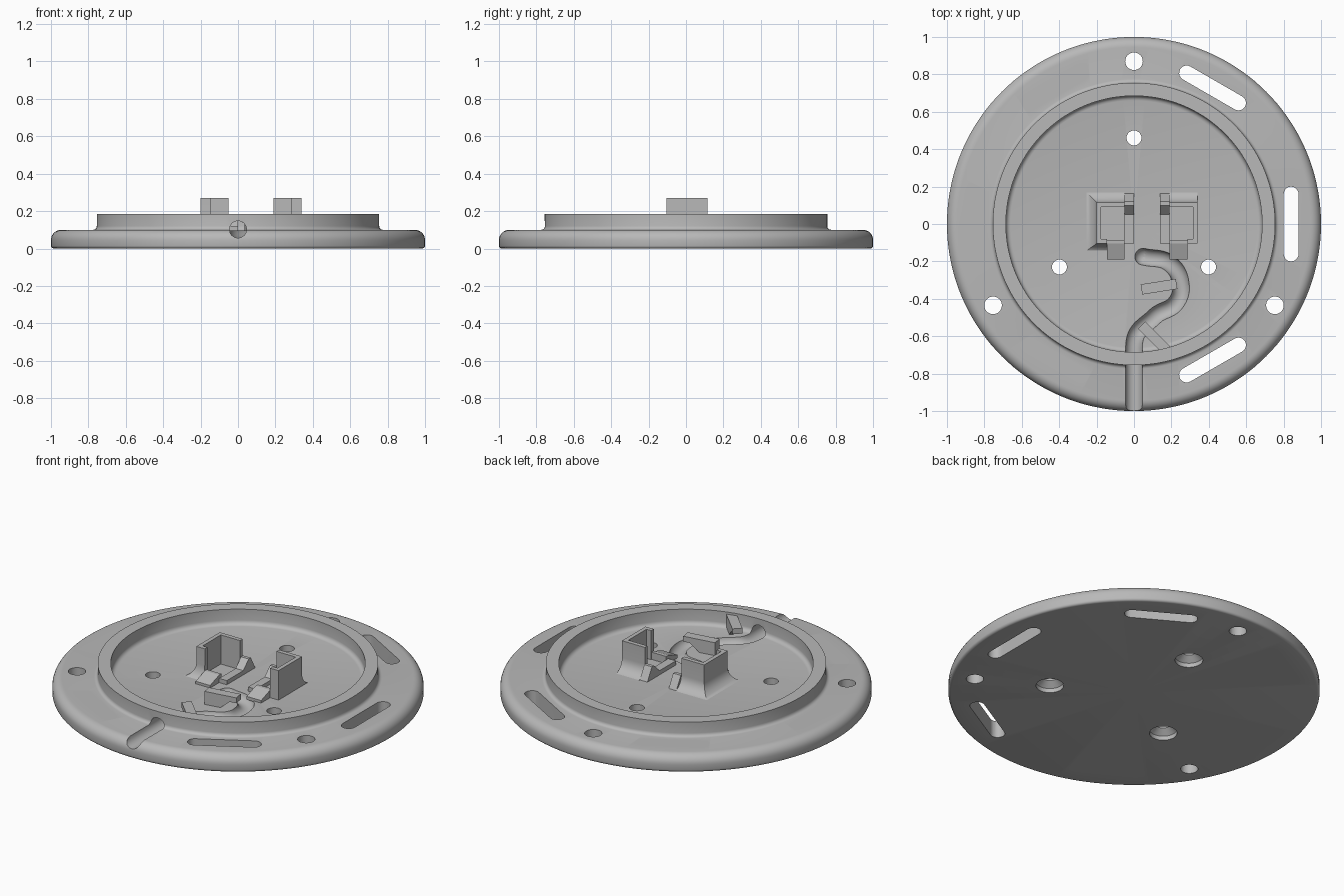
import bpy, bmesh
from math import sin, cos, pi, radians
from mathutils import Matrix

cube = bpy.data.objects.get("Cube")
if cube:
    bpy.data.objects.remove(cube, do_unlink=True)

grey = bpy.data.materials.new("plain grey")
grey.use_nodes = True
colour = (0.48, 0.48, 0.48, 1)
grey.diffuse_color = colour
grey.node_tree.nodes["Principled BSDF"].inputs["Base Color"].default_value = colour

FLOOR = 0.095


def finish(name, bm):
    bmesh.ops.recalc_face_normals(bm, faces=bm.faces)
    mesh = bpy.data.meshes.new(name)
    bm.to_mesh(mesh)
    bm.free()
    mesh.materials.append(grey)
    ob = bpy.data.objects.new(name, mesh)
    bpy.context.collection.objects.link(ob)
    return ob


def select(ob):
    bpy.ops.object.select_all(action='DESELECT')
    ob.select_set(True)
    bpy.context.view_layer.objects.active = ob


def lathe(name, profile, steps, at=(0, 0)):
    """Spin an (r, z) profile that starts and ends on the axis."""
    bm = bmesh.new()
    vs = [bm.verts.new((r, 0, z)) for r, z in profile]
    edges = [bm.edges.new(p) for p in zip(vs, vs[1:])]
    bmesh.ops.spin(bm, geom=vs + edges, cent=(0, 0, 0), axis=(0, 0, 1),
                   angle=2 * pi, steps=steps)
    bmesh.ops.remove_doubles(bm, verts=bm.verts, dist=1e-5)
    bmesh.ops.translate(bm, verts=bm.verts, vec=(at[0], at[1], 0))
    return finish(name, bm)


def prism(name, pts, depth, matrix):
    """Extrude a flat outline, centred on its own plane."""
    bm = bmesh.new()
    face = bm.faces.new([bm.verts.new((x, y, -depth / 2)) for x, y in pts])
    ext = bmesh.ops.extrude_face_region(bm, geom=[face])["geom"]
    bmesh.ops.translate(bm, verts=[v for v in ext if isinstance(v, bmesh.types.BMVert)],
                        vec=(0, 0, depth))
    bm.transform(matrix)
    return finish(name, bm)


def upright(x, y, turn):
    """Stand an outline up so its second axis is height."""
    return (Matrix.Translation((x, y, 0)) @ Matrix.Rotation(radians(turn), 4, 'Z')
            @ Matrix.Rotation(pi / 2, 4, 'X'))


def block(name, x0, x1, y0, y1, z0, z1):
    return prism(name, [(x0, y0), (x1, y0), (x1, y1), (x0, y1)], z1 - z0,
                 Matrix.Translation((0, 0, (z0 + z1) / 2)))


def cut(ob, cutter):
    select(ob)
    mod = ob.modifiers.new("cut", 'BOOLEAN')
    mod.operation = 'DIFFERENCE'
    mod.solver = 'EXACT'
    mod.object = cutter
    bpy.ops.object.modifier_apply(modifier=mod.name)
    bpy.data.objects.remove(cutter, do_unlink=True)


def smooth(ob, angle=32):
    select(ob)
    bpy.ops.object.shade_smooth_by_angle(angle=radians(angle))


def arc(cx, cz, r, a0, a1, n=6):
    return [(cx + r * cos(radians(a0 + (a1 - a0) * i / n)),
             cz + r * sin(radians(a0 + (a1 - a0) * i / n))) for i in range(n + 1)]


# Round base plate with raised ring
profile = ([(0, 0)] + arc(0.985, 0.015, 0.015, -90, 0, 3)
           + arc(0.945, 0.045, 0.055, 0, 90, 8)
           + arc(0.775, 0.12, 0.02, 270, 180, 4)
           + [(0.755, 0.185), (0.685, 0.185)]
           + arc(0.66, FLOOR + 0.025, 0.025, 0, -90, 4) + [(0, FLOOR)])
base = lathe("base_plate", profile, 144)

# Slots through the flange
slot = arc(0, 0.16, 0.04, 0, 180, 10) + arc(0, -0.16, 0.04, 180, 360, 10)
for i in range(6):
    cut(base, prism("slot_cutter", slot, 1, Matrix.Rotation(i * pi / 3, 4, 'Z')
                    @ Matrix.Translation((0.84, 0, 0))))

# Flange holes and countersunk floor holes
for deg in (90, 210, 330):
    c, s = cos(radians(deg)), sin(radians(deg))
    cut(base, lathe("hole_cutter", [(0, -0.1), (0.047, -0.1), (0.047, 0.3), (0, 0.3)],
                    32, (0.87 * c, 0.87 * s)))
    cut(base, lathe("screw_cutter", [(0, -0.1), (0.075, -0.1), (0.075, 0.025), (0.04, 0.055),
                                     (0.04, 0.3), (0, 0.3)], 32, (0.46 * c, 0.46 * s)))

# Curved cable channel running out through the ring
curve = bpy.data.curves.new("channel_path", 'CURVE')
curve.dimensions = '3D'
curve.bevel_depth = 0.046
curve.bevel_resolution = 6
curve.use_fill_caps = True
spline = curve.splines.new('BEZIER')
path = [(0, -1.1), (0, -0.66), (0.11, -0.495), (0.225, -0.42), (0.25, -0.32),
        (0.19, -0.21), (0.05, -0.175)]
spline.bezier_points.add(len(path) - 1)
for p, (x, y) in zip(spline.bezier_points, path):
    p.co = (x, y, 0.102)
    p.handle_left_type = p.handle_right_type = 'AUTO'
spline.bezier_points[1].handle_left_type = 'FREE'
spline.bezier_points[1].handle_right_type = 'FREE'
spline.bezier_points[1].handle_left = (0, -0.75, 0.102)
spline.bezier_points[1].handle_right = (0, -0.56, 0.102)
spline.bezier_points[0].handle_right_type = 'VECTOR'
channel = bpy.data.objects.new("channel_cutter", curve)
bpy.context.collection.objects.link(channel)
select(channel)
bpy.ops.object.convert(target='MESH')
cut(base, bpy.context.view_layer.objects.active)
cut(base, lathe("channel_end_cutter", [(0, 0.056)] + arc(0, 0.102, 0.046, -80, 80, 12)
                + [(0, 0.148)], 24, (0.05, -0.175)))
smooth(base)


def bracket(name, x0, x1, flare_left, flare_front):
    """Corner holder whose walls sweep out into the floor."""
    r = 0.08
    bm = bmesh.new()
    rows = [(r * (1 - sin(t * pi / 16)), FLOOR - 0.005 + r * (1 - cos(t * pi / 16)))
            for t in range(9)] + [(0, 0.27)]
    loops = []
    for o, z in rows:
        xa, ya, yb = x0 - o * flare_left, -0.105 - o * flare_front, 0.115 + o
        loops.append([bm.verts.new(v) for v in
                      ((xa, ya, z), (x1, ya, z), (x1, yb, z), (xa, yb, z))])
    for a, b in zip(loops, loops[1:]):
        for i in range(4):
            j = (i + 1) % 4
            bm.faces.new((a[i], a[j], b[j], b[i]))
    bm.faces.new(loops[0])
    bm.faces.new(loops[-1])
    return finish(name, bm)


# Pair of holder brackets, hollowed and opened towards the front
left_part = bracket("holder_bracket_right", -0.2, -0.05, 1, 0.7)
cut(left_part, block("pocket", -0.176, 0.1, -0.08, 0.09, FLOOR + 0.002, 0.5))
cut(left_part, block("opening", -0.145, 0.1, -0.3, 0, FLOOR + 0.002, 0.5))
right_part = bracket("holder_bracket_left", 0.19, 0.34, 0, 0)
cut(right_part, block("pocket", 0.1, 0.316, -0.08, 0.09, FLOOR + 0.002, 0.5))
cut(right_part, block("opening", 0.1, 0.285, -0.3, 0, FLOOR + 0.002, 0.5))
for ob in (left_part, right_part):
    smooth(ob, 25)

# Low rails and front ramps between the brackets
rail = [(-0.105, 0.09), (-0.105, 0.12), (0.05, 0.12), (0.1, 0.17), (0.12, 0.17), (0.165, 0.09)]
ramp = [(-0.19, 0.09), (-0.19, 0.11), (-0.105, 0.14), (-0.085, 0.14), (-0.085, 0.09)]
for side, rail_x, ramp_x in (("right", -0.025, -0.0975), ("left", 0.165, 0.2375)):
    prism("holder_rail_" + side, rail, 0.05, upright(rail_x, 0, 90))
    prism("holder_ramp_" + side, ramp, 0.095, upright(ramp_x, 0, 90))

# Cable retaining tabs overhanging the channel
tab = [(0, 0.09), (0.09, 0.09), (0.15, 0.14), (0.19, 0.14), (0.19, 0.172), (0, 0.172)]
prism("cable_tab_inner", tab, 0.055, upright(0.04, -0.35, 9))
prism("cable_tab_outer", tab, 0.055, upright(0.175, -0.675, 135))
